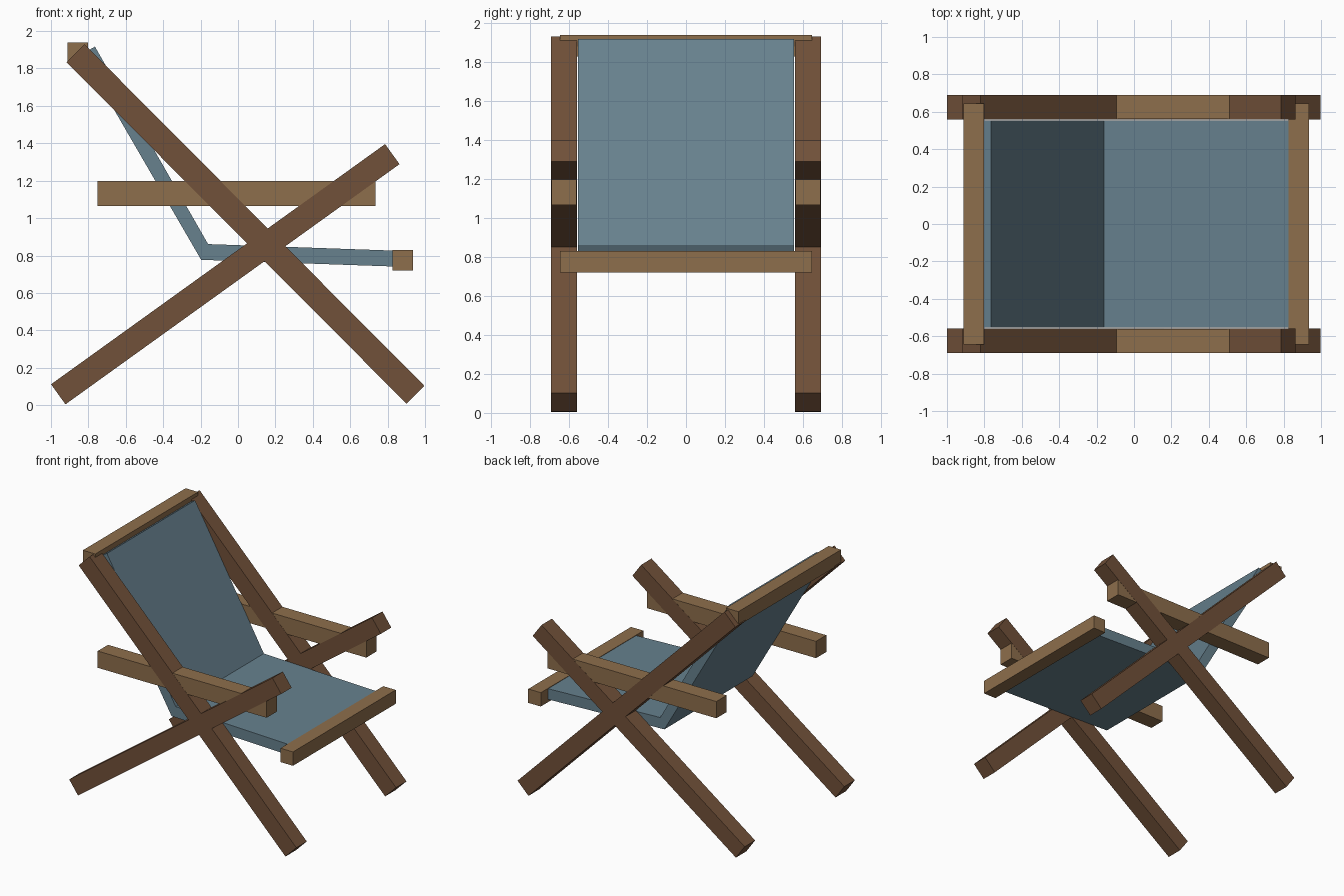
import bpy
import bmesh
from mathutils import Vector

if "Cube" in bpy.data.objects:
    bpy.data.objects.remove(bpy.data.objects["Cube"])


def material(name, rgb):
    m = bpy.data.materials.new(name)
    m.diffuse_color = (*rgb, 1.0)
    m.use_nodes = True
    m.node_tree.nodes["Principled BSDF"].inputs["Base Color"].default_value = m.diffuse_color
    return m


dark_wood = material("dark wood", (0.165, 0.082, 0.041))
light_wood = material("light wood", (0.270, 0.157, 0.072))
canvas = material("blue canvas", (0.135, 0.219, 0.270))


def extrude_profile(name, profile, y0, y1, mat):
    """Extrude a closed x-z outline from y0 to y1."""
    bm = bmesh.new()
    face = bm.faces.new([bm.verts.new((x, y0, z)) for x, z in profile])
    ext = bmesh.ops.extrude_face_region(bm, geom=[face])
    bmesh.ops.translate(bm, vec=(0, y1 - y0, 0),
                        verts=[v for v in ext["geom"] if isinstance(v, bmesh.types.BMVert)])
    bmesh.ops.recalc_face_normals(bm, faces=bm.faces)
    mesh = bpy.data.meshes.new(name)
    bm.to_mesh(mesh)
    bm.free()
    mesh.materials.append(mat)
    obj = bpy.data.objects.new(name, mesh)
    bpy.context.collection.objects.link(obj)
    return obj


def rect(x0, x1, z0, z1):
    return [(x0, z0), (x1, z0), (x1, z1), (x0, z1)]


def beam(start, end, width):
    """Rectangle outline running along a line."""
    a, b = Vector(start), Vector(end)
    d = (b - a).normalized()
    n = Vector((-d.y, d.x)) * width / 2
    return [tuple(p) for p in (a - n, b - n, b + n, a + n)]


# Crossed legs and armrest on each side
for side, s in (("left", 1), ("right", -1)):
    extrude_profile(f"back_post_{side}", beam((-0.869, 1.882), (0.949, 0.055), 0.135),
                    s * 0.56, s * 0.691, dark_wood)
    extrude_profile(f"front_post_{side}", beam((-0.961, 0.058), (0.825, 1.342), 0.132),
                    s * 0.56, s * 0.691, dark_wood)
    extrude_profile(f"armrest_{side}", rect(-0.75, 0.735, 1.065, 1.198),
                    s * 0.561, s * 0.69, light_wood)

# Crossbars holding the sling
extrude_profile("top_crossbar", rect(-0.912, -0.802, 1.828, 1.938), -0.645, 0.645, light_wood)
extrude_profile("front_crossbar", rect(0.825, 0.935, 0.72, 0.83), -0.645, 0.645, light_wood)

# Bent fabric sling: backrest and seat
sling = [(-0.765, 1.917), (-0.16, 0.861), (0.84, 0.826),
         (0.84, 0.741), (-0.197, 0.777), (-0.835, 1.877)]
extrude_profile("fabric_sling", sling, -0.553, 0.553, canvas)
